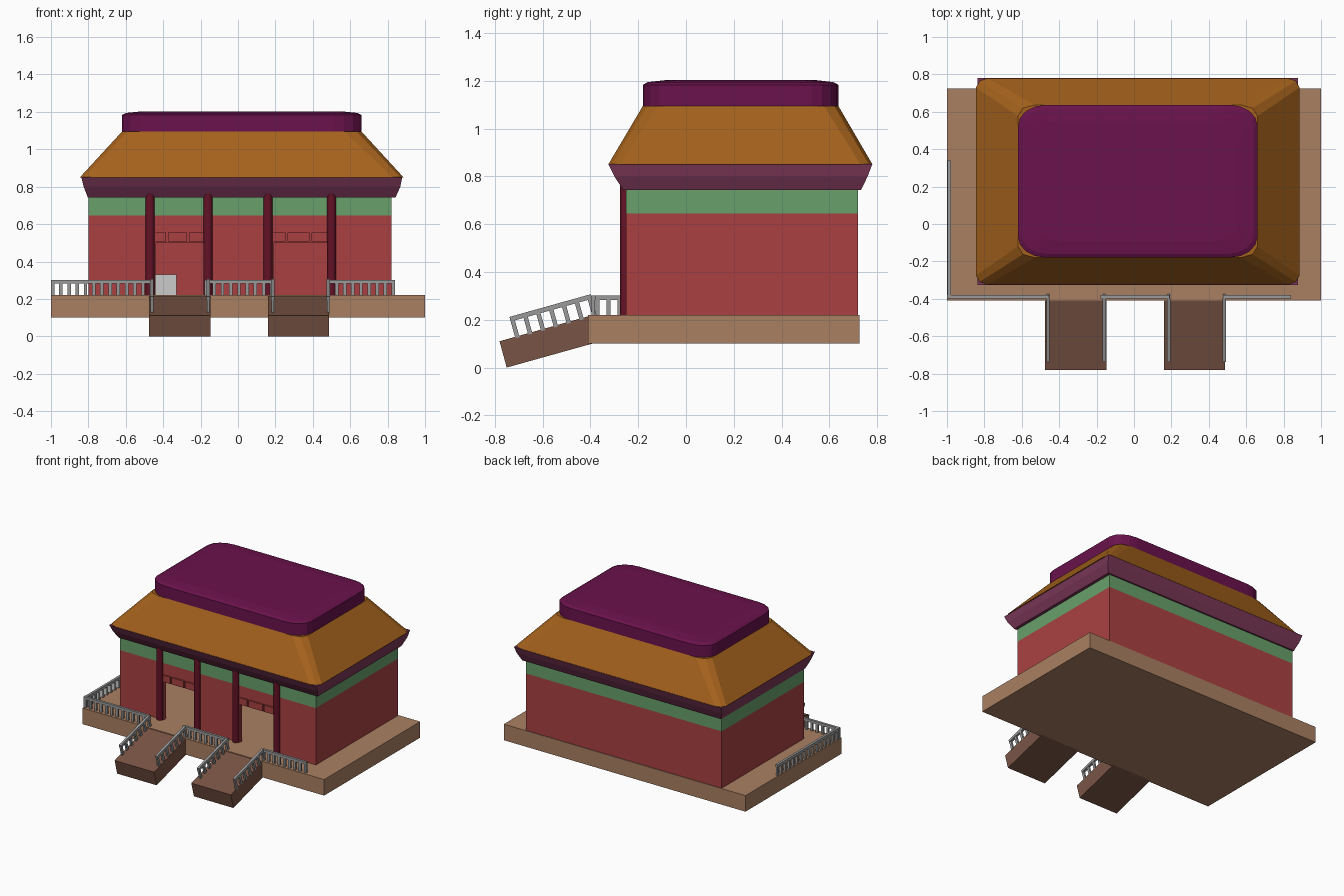
import bpy, bmesh, math
from mathutils import Matrix, Vector

if "Cube" in bpy.data.objects:
    bpy.data.objects.remove(bpy.data.objects["Cube"])


def mat(name, hexcol):
    m = bpy.data.materials.new(name)
    rgb = [int(hexcol[i:i + 2], 16) / 255 for i in (0, 2, 4)]
    m.diffuse_color = [c / 12.92 if c < 0.04 else ((c + 0.055) / 1.055) ** 2.4 for c in rgb] + [1]
    m.use_nodes = True
    m.node_tree.nodes["Principled BSDF"].inputs["Base Color"].default_value = m.diffuse_color
    return m


RED = mat("red wall", "AA4042")
GREEN = mat("green band", "68A06A")
TAN = mat("tan stone", "AA8062")
BROWN = mat("brown ramp", "7A5445")
PLUM = mat("plum eaves", "7C3858")
OCHRE = mat("ochre roof", "A5621C")
PURPLE = mat("purple cap", "6A124C")
DARK = mat("dark red column", "641226")
GREY = mat("grey rail", "9A9A9A")


def finish(name, bm, m=None):
    bmesh.ops.recalc_face_normals(bm, faces=bm.faces[:])
    me = bpy.data.meshes.new(name)
    bm.to_mesh(me)
    bm.free()
    ob = bpy.data.objects.new(name, me)
    bpy.context.collection.objects.link(ob)
    if m:
        me.materials.append(m)
    return ob


def add_box(bm, lo, hi, frame=Matrix()):
    lo, hi = Vector(lo), Vector(hi)
    size = hi - lo
    bmesh.ops.create_cube(bm, size=1, matrix=frame @ Matrix.Translation((lo + hi) / 2)
                          @ Matrix.Diagonal((*size, 1)))


def box(name, lo, hi, m=None):
    bm = bmesh.new()
    add_box(bm, lo, hi)
    return finish(name, bm, m)


def prism(name, pts, offset, m):
    bm = bmesh.new()
    f = bm.faces.new([bm.verts.new(p) for p in pts])
    ext = bmesh.ops.extrude_face_region(bm, geom=[f])["geom"]
    bmesh.ops.translate(bm, vec=offset, verts=[v for v in ext if isinstance(v, bmesh.types.BMVert)])
    return finish(name, bm, m)


def loft(name, rings, m, seg=4):
    """Stack of rounded rectangles: (x0, x1, y0, y1, z, corner rx, corner ry)."""
    bm = bmesh.new()
    loops = []
    for x0, x1, y0, y1, z, rx, ry in rings:
        ring = []
        for k, (cx, cy) in enumerate(((x1 - rx, y1 - ry), (x0 + rx, y1 - ry),
                                      (x0 + rx, y0 + ry), (x1 - rx, y0 + ry))):
            n = seg if seg else 0
            for i in range(n + 1):
                a = math.pi / 2 * (k + (i / n if n else 0.5))
                ring.append(bm.verts.new((cx + rx * math.cos(a), cy + ry * math.sin(a), z)))
        loops.append(ring)
    for a, b in zip(loops, loops[1:]):
        for i in range(len(a)):
            j = (i + 1) % len(a)
            bm.faces.new((a[i], a[j], b[j], b[i]))
    bm.faces.new(loops[0])
    bm.faces.new(loops[-1])
    return finish(name, bm, m)


def rail(name, p, q, step=0.047, h=0.082):
    """Handrail with square balusters standing on the line p-q."""
    p, q = Vector(p), Vector(q)
    d = (q - p).normalized()
    side = Vector((0, 0, 1)).cross(d).normalized()
    up = d.cross(side)
    frame = Matrix.Translation(p) @ Matrix((d, side, up)).transposed().to_4x4()
    length = (q - p).length
    bm = bmesh.new()
    add_box(bm, (0, -0.009, h - 0.02), (length, 0.009, h), frame)
    n = max(2, round(length / step))
    for i in range(n + 1):
        x = 0.009 + (length - 0.018) * i / n
        add_box(bm, (x - 0.009, -0.007, -0.005), (x + 0.009, 0.007, h - 0.015), frame)
    return finish(name, bm, GREY)


# Terrace and entrance ramps
box("terrace", (-1, -0.41, 0.10), (1, 0.725, 0.22), TAN)
for side, x in (("left", -0.475), ("right", 0.16)):
    prism(side + "_ramp", [(x, -0.78, 0.11), (x, -0.75, 0), (x, -0.385, 0.102), (x, -0.40, 0.217)],
          (0.327, 0, 0), BROWN)

# Hall walls: front sheet with two doorways, then the other three sides
front = [(-0.8, 0.22), (-0.44, 0.22), (-0.44, 0.56), (-0.185, 0.56), (-0.185, 0.22), (0.19, 0.22),
         (0.19, 0.56), (0.48, 0.56), (0.48, 0.22), (0.82, 0.22), (0.82, 0.645), (-0.8, 0.645)]
prism("front_wall", [(x, -0.25, z) for x, z in front], (0, 0.025, 0), RED)
box("left_wall", (-0.8, -0.225, 0.22), (-0.775, 0.72, 0.645), RED)
box("right_wall", (0.795, -0.225, 0.22), (0.82, 0.72, 0.645), RED)
box("back_wall", (-0.775, 0.695, 0.22), (0.795, 0.72, 0.645), RED)
box("green_band", (-0.8, -0.25, 0.645), (0.82, 0.72, 0.75), GREEN)
box("inner_block", (-0.45, 0.50, 0.22), (-0.33, 0.60, 0.33))

# Door lintels with three panels each
for side, x0, x1 in (("left", -0.44, -0.185), ("right", 0.19, 0.48)):
    box(side + "_lintel", (x0, -0.243, 0.50), (x1, -0.228, 0.56), RED)
    w = x1 - x0
    for i, (a, b) in enumerate(((0.0, 0.22), (0.26, 0.66), (0.70, 1.0))):
        box(f"{side}_lintel_panel_{i}", (x0 + a * w, -0.255, 0.506), (x0 + b * w, -0.235, 0.556), RED)

# Columns
for i, x in enumerate((-0.47, -0.16, 0.16, 0.50)):
    bm = bmesh.new()
    bmesh.ops.create_cone(bm, cap_ends=True, segments=24, radius1=0.024, radius2=0.024, depth=0.57,
                          matrix=Matrix.Translation((x, -0.252, 0.505)))
    ob = finish(f"column_{i}", bm, DARK)
    bpy.context.view_layer.objects.active = ob
    ob.select_set(True)
    bpy.ops.object.shade_smooth_by_angle()
    ob.select_set(False)

# Eaves, sloping roof and cap
loft("eaves", [(-0.803, 0.842, -0.262, 0.732, 0.742, 0, 0),
               (-0.825, 0.868, -0.30, 0.76, 0.80, 0, 0),
               (-0.838, 0.878, -0.325, 0.78, 0.852, 0, 0)], PLUM, 0)
loft("roof", [(-0.845, 0.885, -0.325, 0.78, 0.85, 0.06, 0.05),
              (-0.62, 0.66, -0.18, 0.637, 1.095, 0.09, 0.06)], OCHRE, 2)
loft("roof_cap", [(-0.62, 0.66, -0.18, 0.637, 1.09, 0.15, 0.11),
                  (-0.62, 0.66, -0.18, 0.637, 1.183, 0.15, 0.11),
                  (-0.60, 0.64, -0.16, 0.617, 1.194, 0.14, 0.10),
                  (-0.52, 0.56, -0.09, 0.547, 1.202, 0.12, 0.09)], PURPLE, 4)

# Terrace railings and ramp handrails
for name, p, q in (("front_left_rail", (-1.0, -0.388), (-0.455, -0.388)),
                   ("front_middle_rail", (-0.18, -0.388), (0.19, -0.388)),
                   ("front_right_rail", (0.475, -0.388), (0.84, -0.388)),
                   ("left_side_rail", (-0.988, -0.38), (-0.988, 0.34))):
    rail(name, (*p, 0.22), (*q, 0.22))
for i, x in enumerate((-0.46, -0.16, 0.185, 0.482)):
    rail(f"ramp_rail_{i}", (x, -0.715, 0.127), (x, -0.375, 0.222), 0.055, 0.088)
